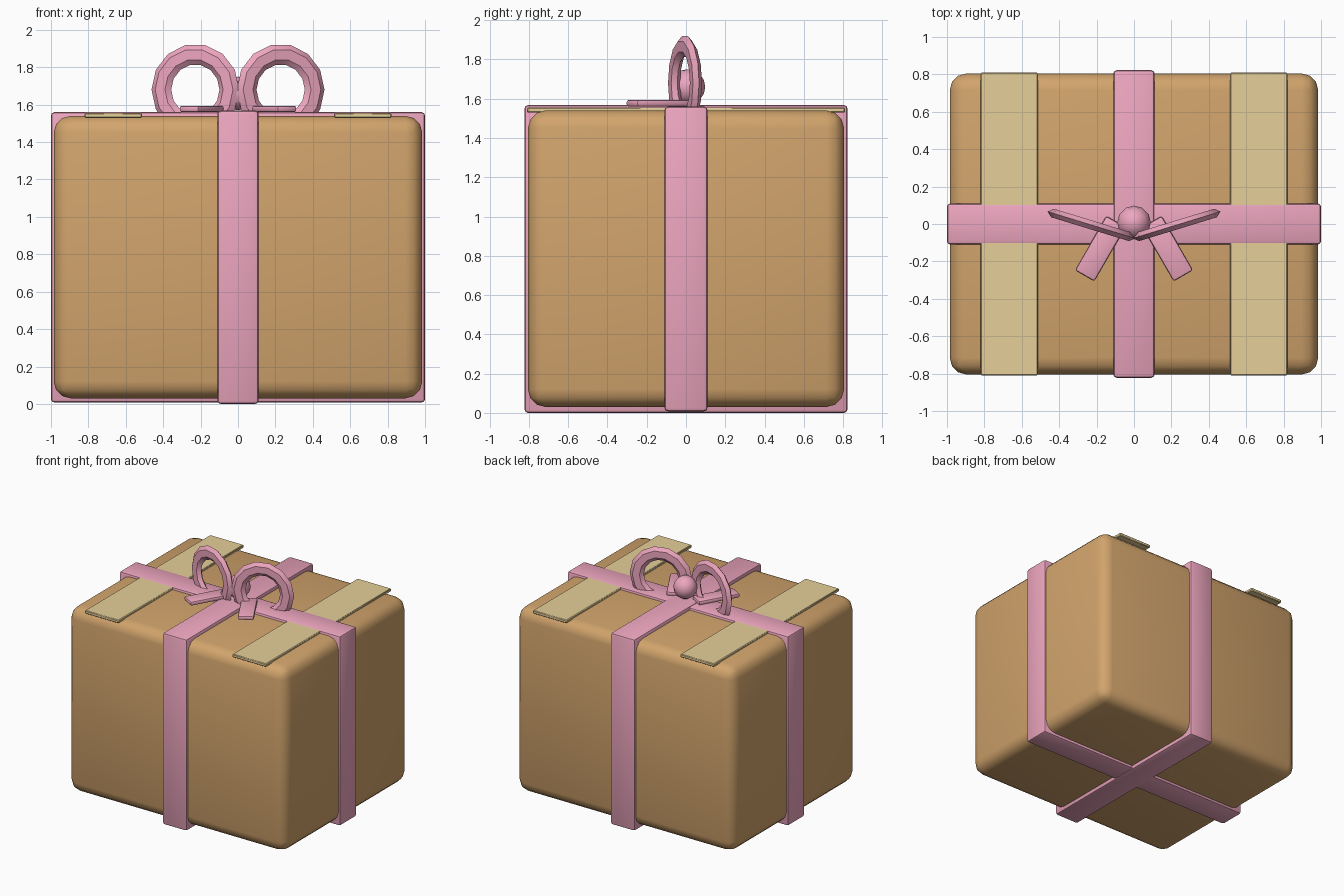
import bpy
from math import radians, cos, sin

if "Cube" in bpy.data.objects:
    bpy.data.objects.remove(bpy.data.objects["Cube"])


def material(name, rgb):
    m = bpy.data.materials.new(name)
    m.diffuse_color = (*rgb, 1)
    m.use_nodes = True
    m.node_tree.nodes["Principled BSDF"].inputs["Base Color"].default_value = m.diffuse_color
    return m


CARD = material("cardboard", (0.64, 0.37, 0.15))
PINK = material("pink_ribbon", (0.85, 0.38, 0.52))
TAPE = material("tape", (0.79, 0.62, 0.32))


def finish(name, mat, angle=40):
    ob = bpy.context.object
    ob.name = name
    ob.data.materials.append(mat)
    bpy.ops.object.shade_smooth_by_angle(angle=radians(angle))
    return ob


def block(name, mat, center, size, bevel, segments=2, turn=0):
    bpy.ops.mesh.primitive_cube_add(size=1, location=center, rotation=(0, 0, turn))
    ob = bpy.context.object
    ob.scale = size
    bpy.ops.object.transform_apply(location=False, rotation=False, scale=True)
    mod = ob.modifiers.new("bevel", "BEVEL")
    mod.width = bevel
    mod.segments = segments
    bpy.ops.object.modifier_apply(modifier=mod.name)
    return finish(name, mat)


# Cardboard box
block("box", CARD, (0, 0, 0.785), (1.97, 1.61, 1.51), 0.09, 3)

# Ribbon bands wrapped around the box
block("ribbon_band_side", PINK, (0, 0, 0.784), (2.0, 0.22, 1.552), 0.018)
block("ribbon_band_front", PINK, (0, 0, 0.784), (0.22, 1.645, 1.568), 0.018)

for side, label in ((1, "right"), (-1, "left")):
    # Tape strip across the top
    block(f"tape_{label}", TAPE, (side * 0.667, 0, 1.543), (0.305, 1.62, 0.026), 0.005, 1)

    # Ribbon tail lying on top
    block(f"bow_tail_{label}", PINK, (side * 0.18, -0.132, 1.577), (0.335, 0.12, 0.034),
          0.012, 2, turn=radians(-60 if side > 0 else -120))

    # Flattened bow loop, swept back at its outer end
    bpy.ops.mesh.primitive_torus_add(major_segments=14, minor_segments=6,
                                     major_radius=0.19, minor_radius=0.055,
                                     rotation=(radians(90), 0, 0))
    bpy.ops.object.transform_apply(location=False, rotation=True, scale=False)
    loop = bpy.context.object
    loop.scale = (1, 0.5, 1)
    loop.rotation_euler = (0, 0, side * radians(17))
    loop.location = (side * 0.228, -0.005, 1.68)
    bpy.ops.object.transform_apply(location=False, rotation=True, scale=True)
    finish(f"bow_loop_{label}", PINK)

# Knot
bpy.ops.mesh.primitive_uv_sphere_add(segments=12, ring_count=8, radius=0.09,
                                     location=(0, 0.008, 1.66))
finish("bow_knot", PINK, 60)
